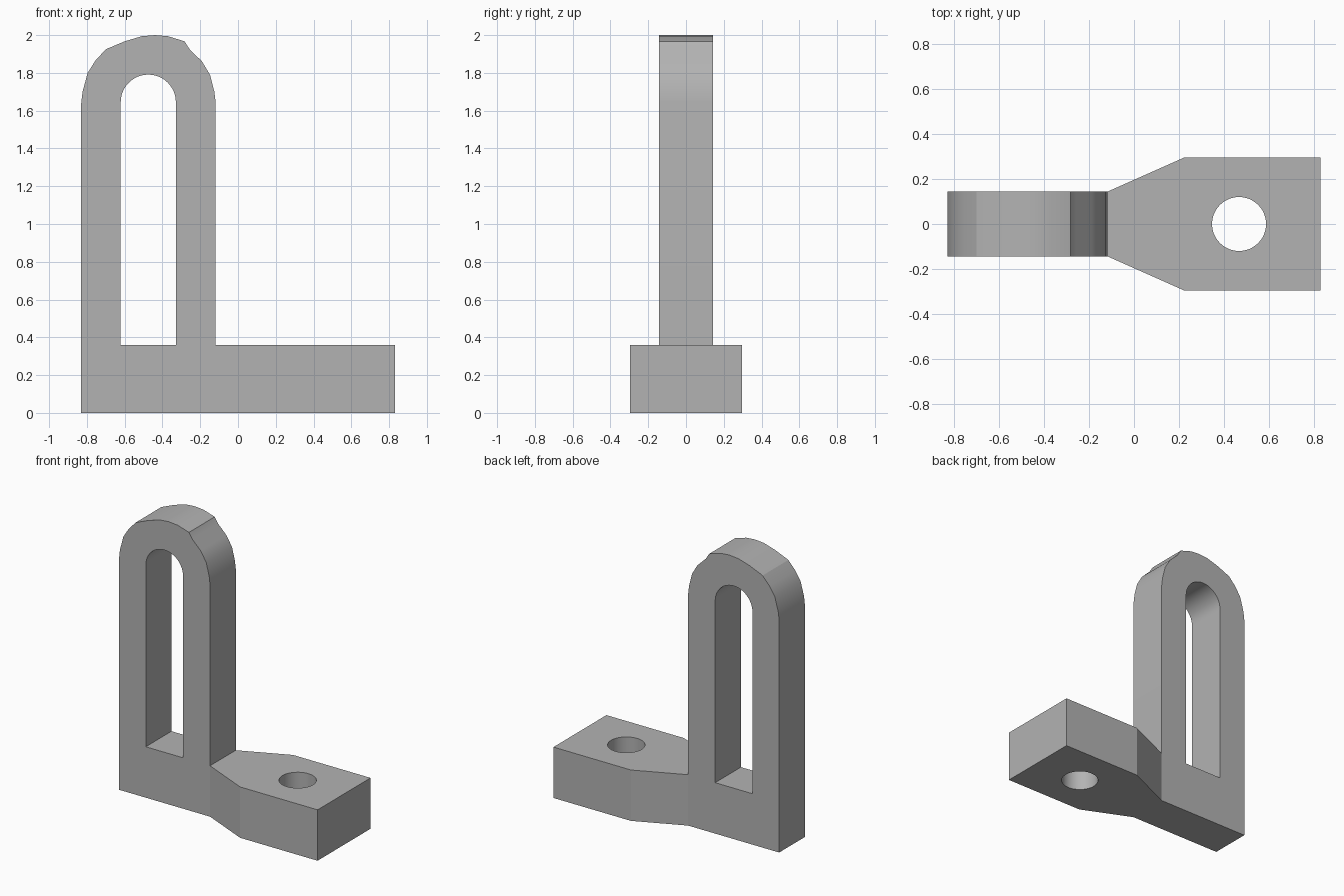
import bpy
import bmesh
from math import cos, sin, pi, radians
from mathutils import Vector

cube = bpy.data.objects.get("Cube")
if cube:
    bpy.data.objects.remove(cube, do_unlink=True)

grey = bpy.data.materials.new("plain_grey")
grey.use_nodes = True
grey.diffuse_color = (0.45, 0.45, 0.45, 1)
grey.node_tree.nodes["Principled BSDF"].inputs["Base Color"].default_value = (0.45, 0.45, 0.45, 1)

BASE_H = 0.36      # height of the foot
HALF_T = 0.144     # half thickness of the upright
HALF_W = 0.296     # half width of the foot
LEFT, NECK, RIGHT = -0.83, -0.118, 0.83
SLOT_X, SLOT_Z, SLOT_R = -0.475, 1.645, 0.146


def prism(name, points, direction):
    """Extrude a closed loop of 3D points into a solid."""
    bm = bmesh.new()
    face = bm.faces.new([bm.verts.new(p) for p in points])
    new = bmesh.ops.extrude_face_region(bm, geom=[face])["geom"]
    verts = [v for v in new if isinstance(v, bmesh.types.BMVert)]
    bmesh.ops.translate(bm, verts=verts, vec=Vector(direction))
    bmesh.ops.recalc_face_normals(bm, faces=bm.faces)
    mesh = bpy.data.meshes.new(name)
    bm.to_mesh(mesh)
    bm.free()
    mesh.materials.append(grey)
    obj = bpy.data.objects.new(name, mesh)
    bpy.context.collection.objects.link(obj)
    return obj


def combine(target, other, operation):
    """Apply a boolean and discard the helper."""
    mod = target.modifiers.new(operation.title(), "BOOLEAN")
    mod.operation, mod.solver, mod.object = operation, "EXACT", other
    bpy.ops.object.select_all(action="DESELECT")
    bpy.context.view_layer.objects.active = target
    target.select_set(True)
    bpy.ops.object.modifier_apply(modifier=mod.name)
    bpy.data.objects.remove(other, do_unlink=True)


def arc(radius, start, end, steps):
    angles = [start + (end - start) * i / steps for i in range(steps + 1)]
    return [(radius * cos(a), radius * sin(a)) for a in angles]


# Upright with its uneven rounded crown
crown = [(LEFT, 1.64), (-0.823, 1.70), (-0.796, 1.80), (-0.755, 1.865), (-0.70, 1.925),
         (-0.60, 1.967), (-0.51, 1.994), (-0.44, 2.0), (-0.37, 1.994), (-0.283, 1.967),
         (-0.256, 1.925), (-0.19, 1.86), (-0.148, 1.79), (-0.125, 1.70), (NECK, 1.64)]
outline = [(LEFT, 0)] + crown + [(NECK, 0)]
bracket = prism("slotted_bracket", [(x, -HALF_T, z) for x, z in outline], (0, 2 * HALF_T, 0))

# Flared foot
half = [(NECK, HALF_T), (0.224, HALF_W), (RIGHT, HALF_W)]
plan = half + [(x, -y) for x, y in reversed(half)]
foot = prism("foot", [(x, y, 0) for x, y in plan], (0, 0, BASE_H))
combine(bracket, foot, "UNION")

# Round-topped slot through the upright
slot = [(SLOT_X + x, SLOT_Z + z) for x, z in arc(SLOT_R, 0, pi, 24)]
slot += [(SLOT_X - SLOT_R, BASE_H), (SLOT_X + SLOT_R, BASE_H)]
cutter = prism("slot_cutter", [(x, -1, z) for x, z in slot], (0, 2, 0))
combine(bracket, cutter, "DIFFERENCE")

# Bolt hole through the foot
ring = arc(0.12, 0, 2 * pi, 48)[:-1]
cutter = prism("hole_cutter", [(0.467 + x, y, -1) for x, y in ring], (0, 0, 2))
combine(bracket, cutter, "DIFFERENCE")

bpy.ops.object.shade_smooth_by_angle(angle=radians(22))
